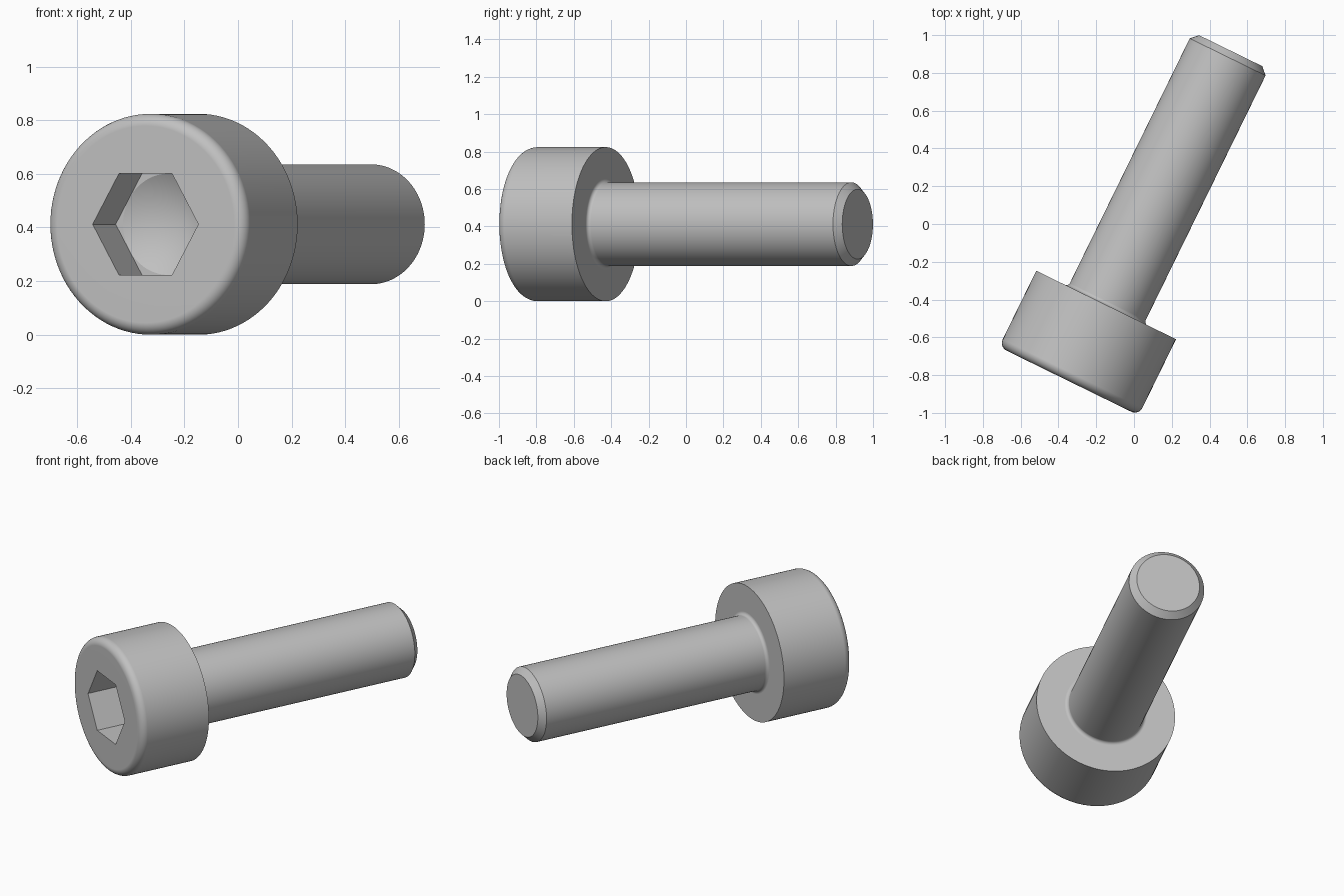
import bpy
import bmesh
from math import sin, cos, pi, radians
from mathutils import Matrix, Vector

SEGMENTS = 96          # divisible by six, so socket corners land on vertices
HEAD_R, HEAD_H, RIM = 0.412, 0.449, 0.045
SHANK_R, LENGTH, CHAMFER = 0.2235, 1.948, 0.037
SOCKET, SOCKET_DEPTH, DRILL_DEPTH = 0.19, 0.195, 0.305
NECK = 0.02

cube = bpy.data.objects.get("Cube")
if cube:
    bpy.data.objects.remove(cube, do_unlink=True)

steel = bpy.data.materials.new("grey_steel")
steel.use_nodes = True
grey = (0.53, 0.53, 0.53, 1)
steel.diffuse_color = grey
steel.node_tree.nodes["Principled BSDF"].inputs["Base Color"].default_value = grey

# Screw axis: lies level, swung sideways from the y axis
swing = radians(26.1)
axis = Vector((sin(swing), cos(swing), 0))
up = Vector((0, 0, 1))
placement = Matrix((up.cross(axis), up, axis)).transposed().to_4x4()
placement.translation = (-0.345, -0.832, HEAD_R)


def arc(r, z, radius, start, end, steps=8):
    """Profile points along a rounded corner."""
    angles = [radians(start + (end - start) * i / steps) for i in range(steps + 1)]
    return [(r + radius * cos(a), z + radius * sin(a), False) for a in angles]


def lathe(name, profile):
    """Revolve (radius, height, hexagonal) rows around the screw axis."""
    bm = bmesh.new()
    rows = []
    for radius, z, hexagonal in profile:
        row = []
        for i in range(SEGMENTS):
            a = 2 * pi * i / SEGMENTS
            sixth = 2 * pi * (i % (SEGMENTS // 6)) / SEGMENTS
            r = radius / cos(sixth - pi / 6) if hexagonal else radius
            row.append(bm.verts.new((r * cos(a), r * sin(a), z)))
        rows.append(row)
    for low, high in zip(rows, rows[1:]):
        for i in range(SEGMENTS):
            j = (i + 1) % SEGMENTS
            bm.faces.new((low[i], low[j], high[j], high[i]))
    bmesh.ops.remove_doubles(bm, verts=bm.verts, dist=1e-5)
    bmesh.ops.recalc_face_normals(bm, faces=bm.faces)
    mesh = bpy.data.meshes.new(name)
    bm.to_mesh(mesh)
    bm.free()
    mesh.materials.append(steel)
    obj = bpy.data.objects.new(name, mesh)
    bpy.context.collection.objects.link(obj)
    obj.matrix_world = placement
    bpy.ops.object.select_all(action='DESELECT')
    obj.select_set(True)
    bpy.context.view_layer.objects.active = obj
    bpy.ops.object.shade_smooth_by_angle(angle=radians(25))
    weighted = obj.modifiers.new("flat_face_normals", 'WEIGHTED_NORMAL')
    weighted.keep_sharp = True
    return obj


# Cylinder head with drilled hexagonal socket and rounded front rim
lathe("screw_head", [
    (0, DRILL_DEPTH, False),
    (SOCKET - 0.001, SOCKET_DEPTH, False),
    (SOCKET, SOCKET_DEPTH, True),
    (SOCKET, 0, True),
    *arc(HEAD_R - RIM, RIM, RIM, -90, 0),
    (HEAD_R, HEAD_H, False),
    (0, HEAD_H, False),
])

# Plain shank with a small neck fillet and a chamfered tip
lathe("screw_shank", [
    (0, HEAD_H - 0.03, False),
    (SHANK_R + NECK, HEAD_H - 0.03, False),
    *arc(SHANK_R + NECK, HEAD_H + NECK, NECK, 270, 180),
    (SHANK_R, LENGTH - CHAMFER, False),
    (SHANK_R - CHAMFER, LENGTH, False),
    (0, LENGTH, False),
])
